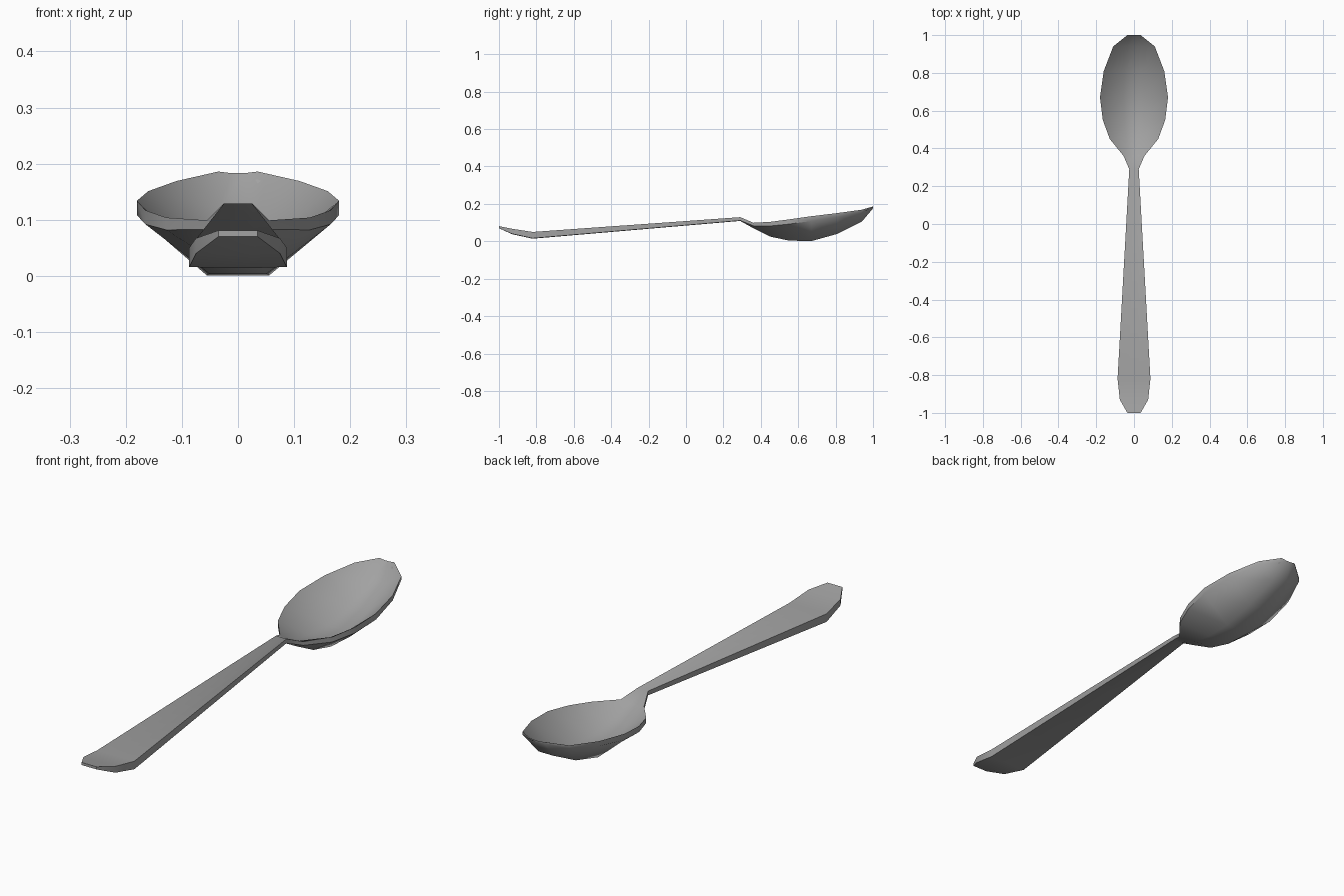
import bpy, bmesh, math

if "Cube" in bpy.data.objects:
    bpy.data.objects.remove(bpy.data.objects["Cube"])

steel = bpy.data.materials.new("steel grey")
steel.diffuse_color = (0.36, 0.36, 0.36, 1)
steel.use_nodes = True
steel.node_tree.nodes["Principled BSDF"].inputs["Base Color"].default_value = steel.diffuse_color

# Stations: y, half width, rim top z, rim bottom z, floor top z, underside z
stations = [
    (-1.00, 0.035, 0.081, 0.070, 0.081, 0.070),
    (-0.93, 0.075, 0.067, 0.040, 0.067, 0.038),
    (-0.82, 0.087, 0.050, 0.016, 0.050, 0.014),
    (0.29, 0.025, 0.129, 0.111, 0.129, 0.109),
    (0.36, 0.055, 0.099, 0.083, 0.090, 0.070),
    (0.45, 0.128, 0.104, 0.082, 0.050, 0.025),
    (0.55, 0.165, 0.117, 0.092, 0.028, 0.004),
    (0.67, 0.180, 0.134, 0.108, 0.024, 0.001),
    (0.81, 0.160, 0.151, 0.130, 0.058, 0.040),
    (0.94, 0.110, 0.169, 0.155, 0.118, 0.105),
    (1.00, 0.035, 0.186, 0.180, 0.183, 0.176),
]

# Spoon: closed eight-point section lofted along the length
bm = bmesh.new()
rings = []
for y, w, rt, rb, ft, fb in stations:
    c = 0.31 * w
    section = [(-w, rt), (-c, ft), (c, ft), (w, rt),
               (w, rb), (c, fb), (-c, fb), (-w, rb)]
    rings.append([bm.verts.new((x, y, z)) for x, z in section])
for a, b in zip(rings, rings[1:]):
    for i in range(8):
        j = (i + 1) % 8
        bm.faces.new((a[i], a[j], b[j], b[i]))
# End caps, split into strips across the section
for r in (rings[0], rings[-1]):
    for i in range(3):
        bm.faces.new((r[i], r[i + 1], r[6 - i], r[7 - i]))
bmesh.ops.recalc_face_normals(bm, faces=bm.faces)
mesh = bpy.data.meshes.new("spoon")
bm.to_mesh(mesh)
bm.free()
mesh.materials.append(steel)

spoon = bpy.data.objects.new("spoon", mesh)
bpy.context.collection.objects.link(spoon)
bpy.context.view_layer.objects.active = spoon
spoon.select_set(True)
bpy.ops.object.shade_smooth_by_angle(angle=math.radians(50))
